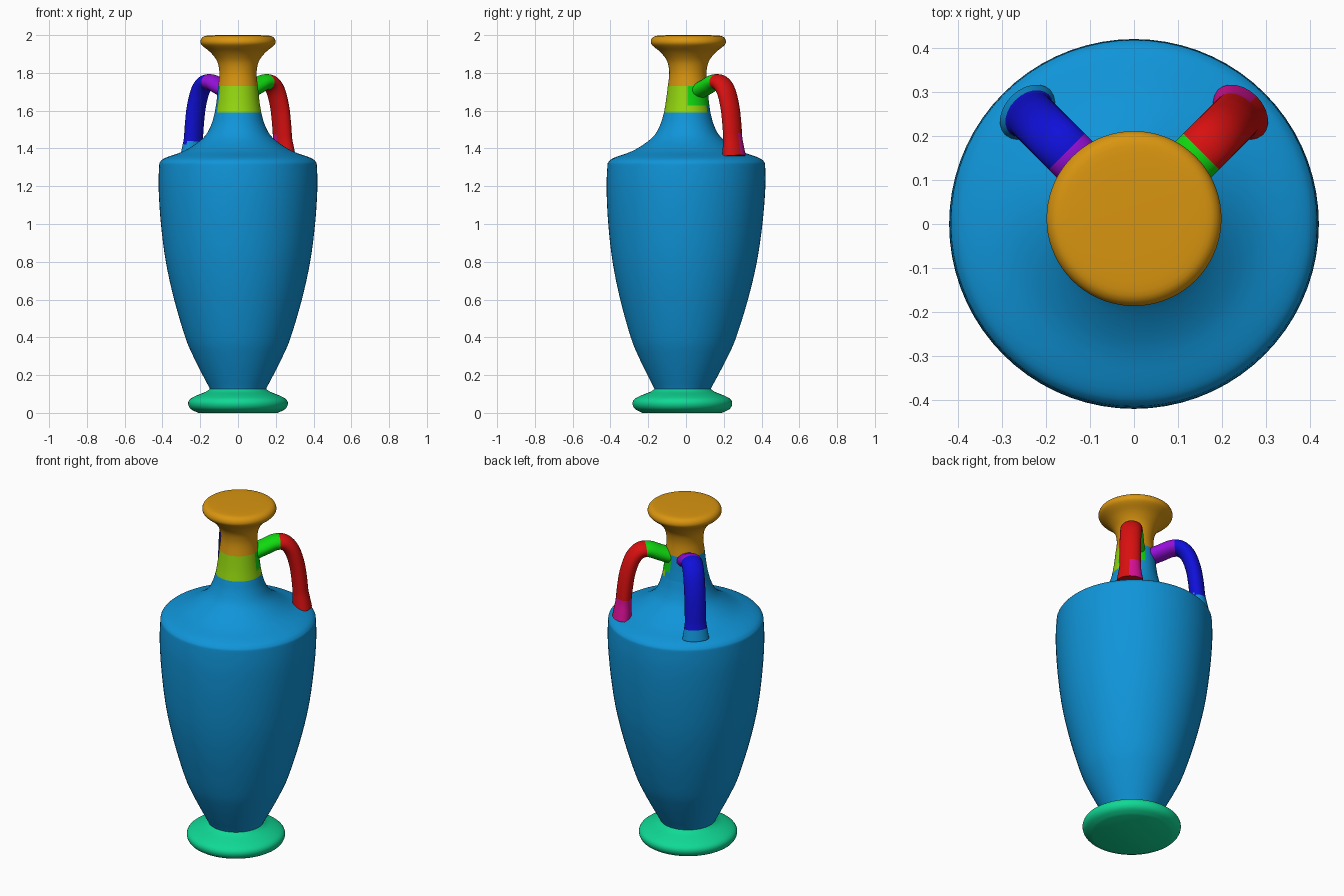
import bpy, math
from mathutils import Vector

cube = bpy.data.objects.get("Cube")
if cube:
    bpy.data.objects.remove(cube, do_unlink=True)

# Colours (linear): LO, MID, HI are the three channel levels of the palette
LO, MID, HI = 0.005, 0.301, 0.694
COLOURS = {
    "sky_blue": (LO, MID, HI), "ochre": (HI, MID, LO), "lime": (MID, HI, LO),
    "green": (LO, HI, LO), "teal": (LO, HI, MID), "red": (HI, LO, LO),
    "deep_blue": (LO, LO, HI), "purple": (MID, LO, HI), "magenta": (HI, LO, MID),
}
MATS = {}
for mat_name, rgb in COLOURS.items():
    m = bpy.data.materials.new(mat_name)
    m.use_nodes = True
    m.diffuse_color = (*rgb, 1)
    m.node_tree.nodes["Principled BSDF"].inputs["Base Color"].default_value = (*rgb, 1)
    MATS[mat_name] = m


def make_object(name, verts, faces, colours, rule=None):
    """Create a smooth mesh; rule(face centre) picks one of the colours."""
    me = bpy.data.meshes.new(name)
    me.from_pydata(verts, [], faces)
    for c in colours:
        me.materials.append(MATS[c])
    if rule:
        for p in me.polygons:
            p.material_index = colours.index(rule(p.center))
    ob = bpy.data.objects.new(name, me)
    bpy.context.collection.objects.link(ob)
    bpy.ops.object.select_all(action='DESELECT')
    ob.select_set(True)
    bpy.context.view_layer.objects.active = ob
    bpy.ops.object.shade_smooth_by_angle(angle=math.radians(40))
    return ob


def smooth_path(pts, steps):
    """Catmull-Rom interpolation through 2D points."""
    pts = [Vector(p) for p in pts]
    ext = [2 * pts[0] - pts[1]] + pts + [2 * pts[-1] - pts[-2]]
    out = []
    for i in range(1, len(ext) - 2):
        a, b, c, d = ext[i - 1:i + 3]
        for s in range(steps):
            t = s / steps
            out.append(0.5 * (2 * b + (c - a) * t + (2 * a - 5 * b + 4 * c - d) * t * t
                              + (3 * b - a - 3 * c + d) * t ** 3))
    return out + [pts[-1]]


def axis_y(z):
    """The vessel leans back very slightly."""
    return -0.02 + 0.0165 * z


def skin(rings, cap_start, cap_end):
    """Join equal rings of points into quads, with optional end caps."""
    n = len(rings[0])
    verts = [v for ring in rings for v in ring]
    faces = [(i * n + j, i * n + (j + 1) % n, (i + 1) * n + (j + 1) % n, (i + 1) * n + j)
             for i in range(len(rings) - 1) for j in range(n)]
    if cap_start:
        faces.append(tuple(reversed(range(n))))
    if cap_end:
        faces.append(tuple(range(len(verts) - n, len(verts))))
    return verts, faces


def lathe(name, profile, colours, rule=None, steps=3, cap_start=False, cap_end=False, n=72):
    rings = [[(r * math.cos(2 * math.pi * j / n),
               axis_y(z) + r * math.sin(2 * math.pi * j / n), z) for j in range(n)]
             for r, z in smooth_path(profile, steps)]
    return make_object(name, *skin(rings, cap_start, cap_end), colours, rule)


# Foot: a rounded disc
lathe("foot", [(0.21, 0.0), (0.25, 0.02), (0.264, 0.047), (0.255, 0.072), (0.22, 0.092),
               (0.17, 0.112), (0.148, 0.128)], ["teal"], cap_start=True)

# Body: tapered belly, tight shoulder, concave slope to the neck
lathe("body", [(0.146, 0.12), (0.158, 0.145), (0.187, 0.2), (0.237, 0.3), (0.279, 0.4),
               (0.338, 0.6), (0.382, 0.8), (0.408, 1.0), (0.42, 1.18), (0.418, 1.3),
               (0.411, 1.33), (0.38, 1.352), (0.29, 1.385), (0.22, 1.427), (0.17, 1.472),
               (0.14, 1.53), (0.123, 1.59)], ["sky_blue"], steps=4)


# Neck band: lime in front, green and purple patches at the handles, blue behind
def neck_rule(c):
    ang = math.degrees(math.atan2(c.y - axis_y(c.z), c.x)) % 360
    if c.z > 1.63 and (ang < 80 or ang > 358):
        return "green"
    if c.z > 1.69 and 100 < ang < 165:
        return "purple"
    return "lime" if ang > 205 or ang < 60 else "sky_blue"


lathe("neck", [(0.123, 1.59), (0.115, 1.64), (0.109, 1.69), (0.105, 1.73)],
      ["lime", "green", "purple", "sky_blue"], neck_rule, steps=4)

# Mouth: flared cup with a closed, nearly flat top
lathe("mouth", [(0.105, 1.73), (0.099, 1.78), (0.1, 1.82), (0.112, 1.865), (0.145, 1.908),
                (0.182, 1.938), (0.197, 1.955), (0.198, 1.972), (0.188, 1.988),
                (0.165, 1.997), (0.1, 2.0)], ["ochre"], cap_end=True)

# Handles: oval section swept along an arch from the neck to the shoulder
ARCH = [(0.07, 1.70), (0.14, 1.728), (0.195, 1.75), (0.245, 1.745), (0.285, 1.70),
        (0.312, 1.62), (0.325, 1.54), (0.333, 1.46), (0.342, 1.36)]


def handle(name, side, colours, rule, n=24):
    out = Vector((side, 1, 0)).normalized()
    across = Vector((-side, 1, 0)).normalized()
    path = smooth_path(ARCH, 5)
    rings = []
    for i, p in enumerate(path):
        tan = (path[min(i + 1, len(path) - 1)] - path[max(i - 1, 0)]).normalized()
        normal = out * -tan.y + Vector((0, 0, tan.x))
        centre = out * p.x + Vector((0, 0.012, p.y))
        flare = 1 + 0.25 * max(0, (1.45 - p.y) / 0.09)
        ring = []
        for j in range(n):
            a = -side * 2 * math.pi * j / n
            ring.append(centre + across * (0.058 * flare * math.cos(a))
                        + normal * (0.042 * flare * math.sin(a)))
        rings.append(ring)
    verts, faces = skin(rings, True, True)
    ob = make_object(name, verts, faces, colours,
                     lambda c: rule(c.dot(out), (c - Vector((0, 0.012, 0))).dot(across), c.z))
    # Make the normals point outwards
    bpy.ops.object.mode_set(mode='EDIT')
    bpy.ops.mesh.select_all(action='SELECT')
    bpy.ops.mesh.normals_make_consistent(inside=False)
    bpy.ops.object.mode_set(mode='OBJECT')


def left_rule(r, across, z):
    if r < 0.225 and z > 1.6:
        return "green"
    return "magenta" if z < 1.48 and across > 0.005 else "red"


def right_rule(r, across, z):
    if r < 0.225 and z > 1.6:
        return "purple"
    return "sky_blue" if z < 1.43 else "deep_blue"


handle("left_handle", 1, ["red", "green", "magenta"], left_rule)
handle("right_handle", -1, ["deep_blue", "purple", "sky_blue"], right_rule)
